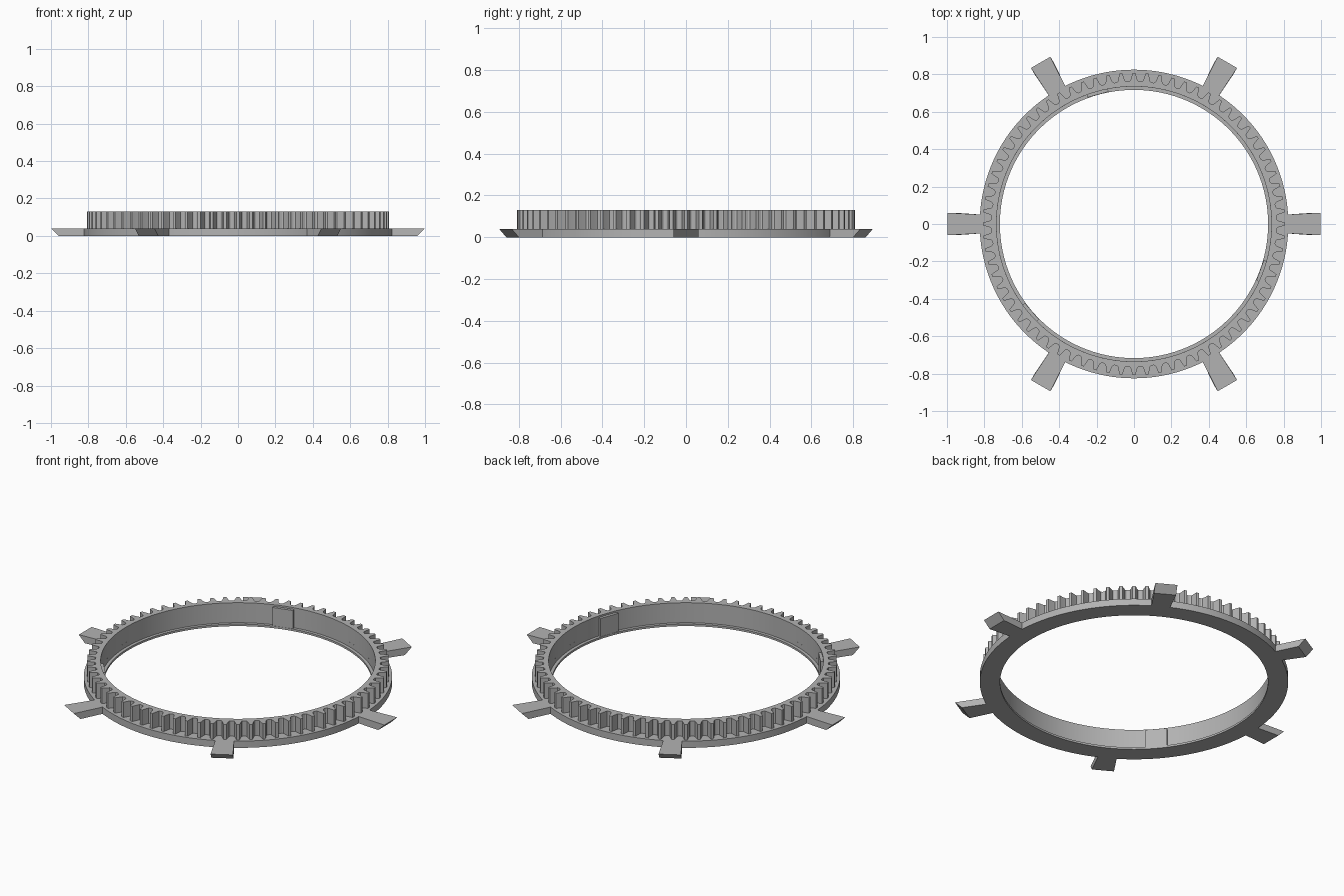
import bpy, bmesh, math
from mathutils import Matrix

if "Cube" in bpy.data.objects:
    bpy.data.objects.remove(bpy.data.objects["Cube"])

grey = bpy.data.materials.new("plain_grey")
grey.use_nodes = True
grey.diffuse_color = (0.45, 0.45, 0.45, 1)
grey.node_tree.nodes["Principled BSDF"].inputs["Base Color"].default_value = (0.45, 0.45, 0.45, 1)

TAU = 2 * math.pi
TEETH = 72
INNER, WALL, ROOT, TIP, OUTER = 0.717, 0.735, 0.762, 0.808, 0.825
LEDGE, BASE_TOP, TOP = 0.012, 0.04, 0.13


def finish(name, bm, smooth=True):
    bmesh.ops.recalc_face_normals(bm, faces=bm.faces)
    mesh = bpy.data.meshes.new(name)
    bm.to_mesh(mesh)
    bm.free()
    mesh.materials.append(grey)
    obj = bpy.data.objects.new(name, mesh)
    bpy.context.collection.objects.link(obj)
    if smooth:
        bpy.ops.object.select_all(action='DESELECT')
        obj.select_set(True)
        bpy.context.view_layer.objects.active = obj
        bpy.ops.object.shade_smooth_by_angle(angle=math.radians(25))
    return obj


def ring(name, angles, profile):
    """Closed ring; each profile entry is (list of radii, height)."""
    bm = bmesh.new()
    loops = [[bm.verts.new((r * math.cos(a), r * math.sin(a), z))
              for a, r in zip(angles, radii)] for radii, z in profile]
    n = len(angles)
    for k, low in enumerate(loops):
        high = loops[(k + 1) % len(loops)]
        for i in range(n):
            j = (i + 1) % n
            bm.faces.new((low[i], low[j], high[j], high[i]))
    return finish(name, bm)


def prism(name, corners, axis_shift, turn):
    """Extrude a closed outline of points, then turn it about z."""
    bm = bmesh.new()
    face = bm.faces.new([bm.verts.new(c) for c in corners])
    ext = bmesh.ops.extrude_face_region(bm, geom=[face])
    for v in ext["geom"]:
        if isinstance(v, bmesh.types.BMVert):
            axis_shift(v.co)
    bmesh.ops.transform(bm, matrix=Matrix.Rotation(turn, 4, 'Z'), verts=bm.verts)
    return finish(name, bm, smooth=False)


# Tooth outline: fraction of the pitch and radius
tooth = [(-0.40, ROOT), (-0.29, ROOT + 0.005), (-0.22, 0.780), (-0.16, 0.796),
         (-0.11, TIP), (0.11, TIP), (0.16, 0.796), (0.22, 0.780),
         (0.29, ROOT + 0.005), (0.40, ROOT)]
angles = [(t + f) * TAU / TEETH for t in range(TEETH) for f, r in tooth]
radii = [r for t in range(TEETH) for f, r in tooth]
bore = [WALL] * len(angles)
ring("gear_ring", angles, [(bore, BASE_TOP), (radii, BASE_TOP), (radii, TOP), (bore, TOP)])

# Flat base ring with a thin inner ledge
steps = 180
base_angles = [i * TAU / steps for i in range(steps)]
outline = [(INNER, 0), (OUTER, 0), (OUTER, BASE_TOP), (WALL, BASE_TOP), (WALL, LEDGE), (INNER, LEDGE)]
ring("base_ring", base_angles, [([r] * steps, z) for r, z in outline])


# Six flared arms with undercut tips
def arm_top(co):
    co.z = BASE_TOP
    if co.x > 0.9:
        co.x = 0.998


for i in range(6):
    prism(f"arm_{i + 1}", [(0.80, -0.049, 0), (0.958, -0.06, 0), (0.958, 0.06, 0), (0.80, 0.049, 0)],
          arm_top, i * TAU / 6)


# Flat pads on the inner wall
def pad_top(co):
    co.z = 0.12


for i, deg in enumerate((105.5, 220.5, 339.8)):
    prism(f"inner_pad_{i + 1}", [(0.718, -0.058, 0.005), (0.742, -0.058, 0.005),
                                 (0.742, 0.058, 0.005), (0.718, 0.058, 0.005)],
          pad_top, math.radians(deg))
